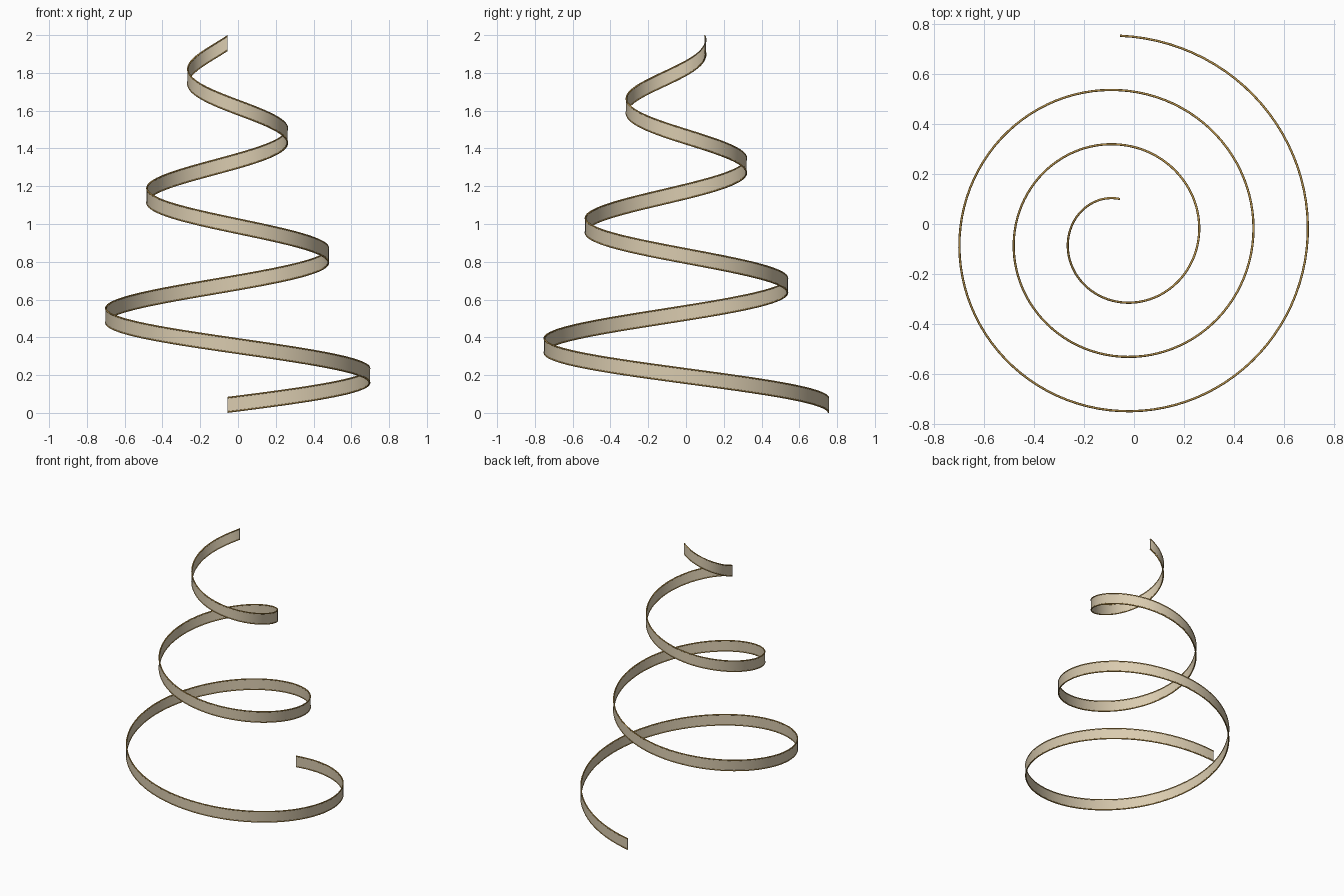
import bpy
import bmesh
import math

cube = bpy.data.objects.get("Cube")
if cube:
    bpy.data.objects.remove(cube, do_unlink=True)

TURNS = 3
STEPS = 300
CENTRE = (-0.056, -0.052)
R_START, R_END = 0.806, 0.152
EDGE = 0.0045            # radius of the edging wire
HEIGHT = 0.085           # full height of the band
RISE = 2.0 - HEIGHT


def make_material(name, colour):
    mat = bpy.data.materials.new(name)
    mat.use_nodes = True
    mat.diffuse_color = colour
    mat.node_tree.nodes["Principled BSDF"].inputs["Base Color"].default_value = colour
    return mat


def sweep(name, section, mat):
    """Sweep a (radial, vertical) section along the tapering spiral."""
    bm = bmesh.new()
    rings = []
    for i in range(STEPS + 1):
        t = i / STEPS
        angle = math.pi / 2 - t * TURNS * math.tau
        radius = R_START + (R_END - R_START) * t
        rings.append([bm.verts.new((CENTRE[0] + (radius + dr) * math.cos(angle),
                                    CENTRE[1] + (radius + dr) * math.sin(angle),
                                    RISE * t + dz)) for dr, dz in section])
    n = len(section)
    for a, b in zip(rings, rings[1:]):
        for k in range(n):
            bm.faces.new((a[k], a[(k + 1) % n], b[(k + 1) % n], b[k]))
    bm.faces.new(rings[0])
    bm.faces.new(rings[-1])
    bmesh.ops.recalc_face_normals(bm, faces=bm.faces)
    mesh = bpy.data.meshes.new(name)
    bm.to_mesh(mesh)
    bm.free()
    mesh.materials.append(mat)
    obj = bpy.data.objects.new(name, mesh)
    bpy.context.collection.objects.link(obj)
    bpy.ops.object.select_all(action="DESELECT")
    obj.select_set(True)
    bpy.context.view_layer.objects.active = obj
    bpy.ops.object.shade_smooth_by_angle(angle=math.radians(50))
    return obj


def circle(z):
    return [(EDGE * math.cos(k * math.tau / 8), z + EDGE * math.sin(k * math.tau / 8))
            for k in range(8)]


cream = make_material("cream ribbon", (0.70, 0.60, 0.43, 1))
gold = make_material("gold edging", (0.48, 0.29, 0.07, 1))

# Flat upright ribbon winding up into a cone
low, high = EDGE, HEIGHT - EDGE
sweep("ribbon", [(-0.002, low), (0.002, low), (0.002, high), (-0.002, high)], cream)

# Thin wire along both edges of the ribbon
sweep("lower_edging", circle(low), gold)
sweep("upper_edging", circle(high), gold)
